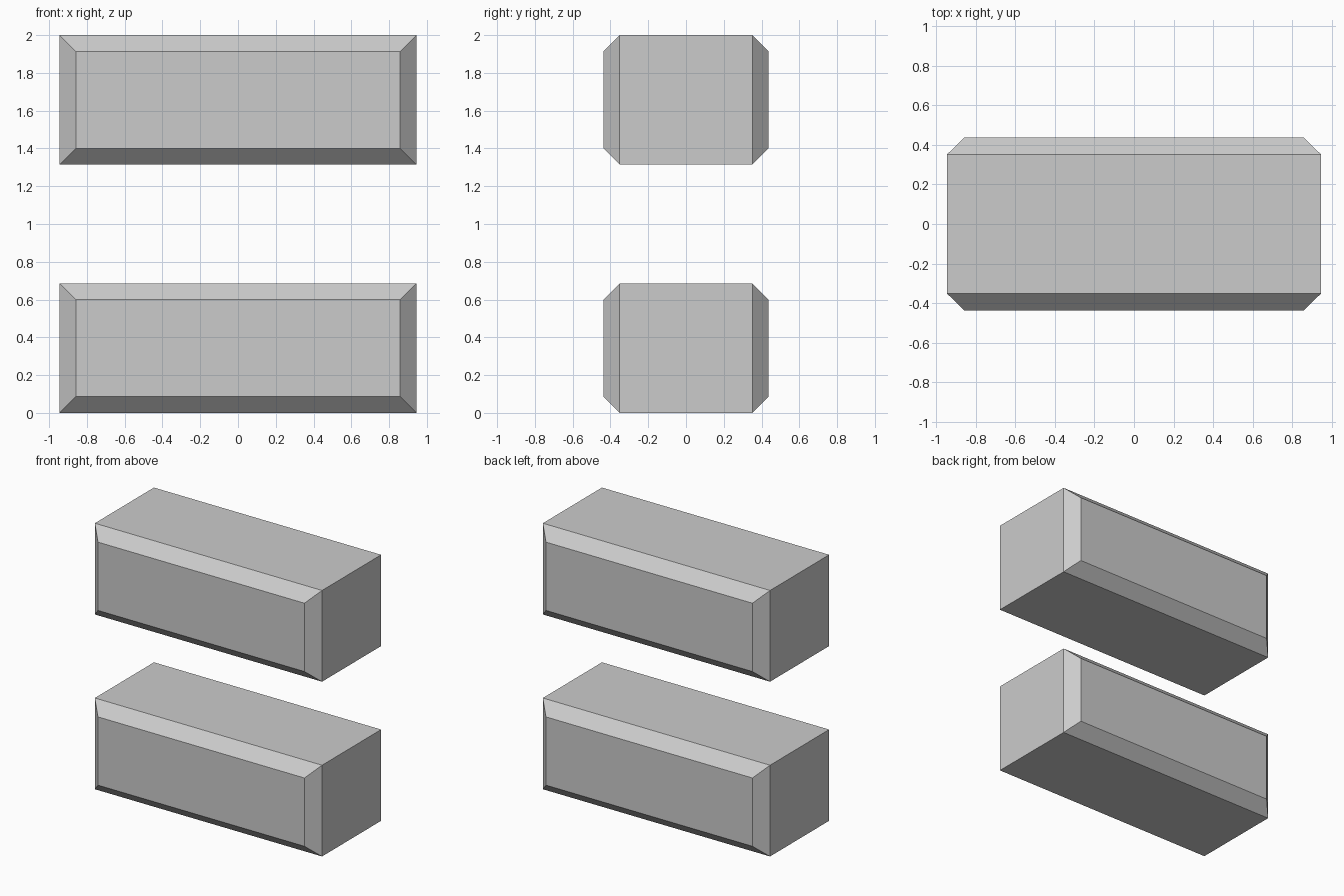
import bpy, bmesh
from mathutils import Vector

if "Cube" in bpy.data.objects:
    bpy.data.objects.remove(bpy.data.objects["Cube"])

HALF = Vector((0.945, 0.351, 0.343))   # half size of the plain block
INSET, RAISE = 0.122, 0.086            # chamfered panel on front and back


def chamfered_block(name, z):
    bm = bmesh.new()
    bmesh.ops.create_cube(bm, size=2)
    bmesh.ops.scale(bm, vec=HALF, verts=bm.verts)
    # raised panels with sloping borders on front and back
    bm.normal_update()
    panels = [f for f in bm.faces if abs(f.normal.y) > 0.9]
    bmesh.ops.inset_individual(bm, faces=panels, thickness=INSET, depth=RAISE)
    bmesh.ops.recalc_face_normals(bm, faces=bm.faces)
    mesh = bpy.data.meshes.new(name)
    bm.to_mesh(mesh)
    bm.free()
    obj = bpy.data.objects.new(name, mesh)
    obj.location.z = z
    bpy.context.collection.objects.link(obj)


chamfered_block("lower_block", HALF.z)
chamfered_block("upper_block", 2 - HALF.z)
